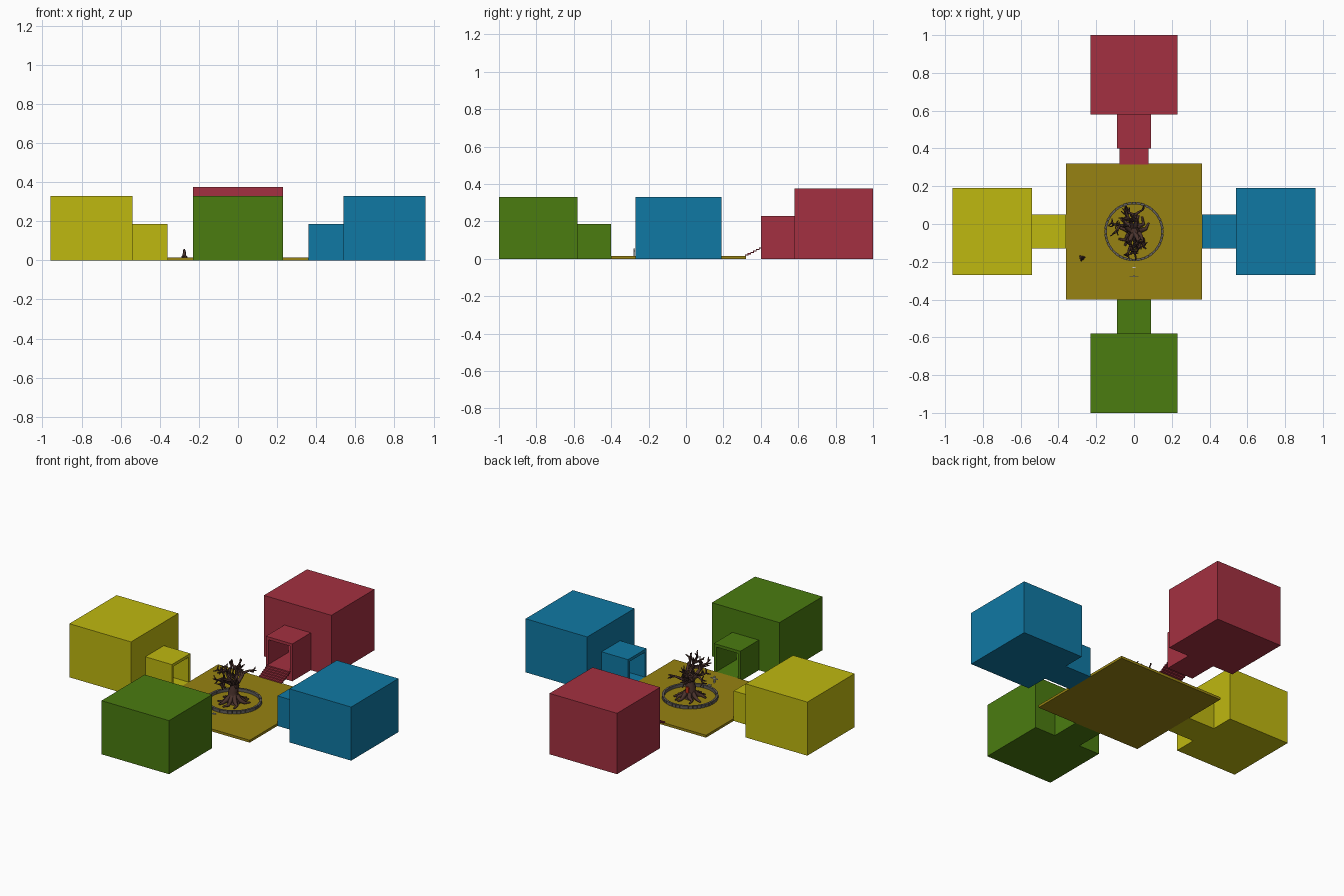
import bpy, bmesh, math, random
from mathutils import Vector, Matrix

if "Cube" in bpy.data.objects:
    bpy.data.objects.remove(bpy.data.objects["Cube"])

random.seed(4)


def material(name, rgb):
    m = bpy.data.materials.new(name)
    m.diffuse_color = (*rgb, 1)
    m.use_nodes = True
    m.node_tree.nodes["Principled BSDF"].inputs["Base Color"].default_value = m.diffuse_color
    return m


def finish(name, bm, mat=None):
    me = bpy.data.meshes.new(name)
    bmesh.ops.recalc_face_normals(bm, faces=bm.faces)
    bm.to_mesh(me)
    bm.free()
    ob = bpy.data.objects.new(name, me)
    bpy.context.collection.objects.link(ob)
    if mat:
        me.materials.append(mat)
    return ob


def add_box(bm, x, y, z, matrix=Matrix()):
    lo, hi = Vector((x[0], y[0], z[0])), Vector((x[1], y[1], z[1]))
    bmesh.ops.create_cube(bm, size=1, matrix=matrix @ Matrix.Translation((lo + hi) / 2)
                          @ Matrix.Diagonal((*(hi - lo), 1)))


def box(name, x, y, z, mat=None):
    bm = bmesh.new()
    add_box(bm, x, y, z)
    return finish(name, bm, mat)


def combine(target, tool, operation):
    mod = target.modifiers.new("combine", 'BOOLEAN')
    mod.operation, mod.solver, mod.object = operation, 'EXACT', tool
    bpy.context.view_layer.objects.active = target
    bpy.ops.object.modifier_apply(modifier=mod.name)
    bpy.data.objects.remove(tool)


# Hollow room with a porch that opens towards local +y
def room(name, rgb, loc, turn, floor=0.015):
    lift = floor - 0.015
    mat = material(name, rgb)
    ob = box(name, (-.23, .23), (-.6, -.18), (0, .33 + lift), mat)
    combine(ob, box("porch", (-.09, .09), (-.19, 0), (0, .185 + lift), mat), 'UNION')
    combine(ob, box("inside", (-.215, .215), (-.585, -.195), (floor, .315 + lift), mat), 'DIFFERENCE')
    combine(ob, box("passage", (-.073, .073), (-.2, .02), (floor, .167 + lift), mat), 'DIFFERENCE')
    ob.location = loc
    ob.rotation_euler.z = math.radians(turn)
    return mat


room("green_room", (.069, .2, .005), (0, -.4, 0), 0)
room("yellow_room", (.52, .48, .005), (-.36, -.04, 0), -90)
room("blue_room", (.005, .19, .37), (.36, -.04, 0), 90)
red = room("red_room", (.37, .03, .052), (0, .4, 0), 180, .06)

# Courtyard floor
box("courtyard_floor", (-.36, .36), (-.4, .32), (0, .015), material("ochre", (.31, .225, .006)))

# Thin stepped stair up to the red room
top, n = [], 6
for i in range(n):
    y, z = .315 + i * .0148, .015 + i * .0075
    top += [(y, z), (y, z + .0075)]
top.append((.404, .06))
profile = top + [(y + .004, z - .006) for y, z in reversed(top)]
bm = bmesh.new()
face = bm.faces.new([bm.verts.new((-.078, y, z)) for y, z in profile])
ext = bmesh.ops.extrude_face_region(bm, geom=[face])
bmesh.ops.translate(bm, vec=(.156, 0, 0),
                    verts=[v for v in ext["geom"] if isinstance(v, bmesh.types.BMVert)])
finish("red_stair", bm, red)

# Low stone ring around the tree
centre = Vector((0, -.04, .015))
bm = bmesh.new()
for i in range(40):
    m = Matrix.Translation(centre) @ Matrix.Rotation(math.tau * i / 40, 4, 'Z')
    add_box(bm, (.144, .157), (-.0112, .0112), (-.002, .018), m)
finish("stone_ring", bm, material("stone", (.12, .11, .1)))

# Gnarled bare tree: limbs are tapered low-poly tubes along crooked paths
bark = material("bark", (.07, .033, .026))


def new_curve(name):
    cu = bpy.data.curves.new(name, 'CURVE')
    cu.dimensions = '3D'
    cu.bevel_depth, cu.bevel_resolution = 1, 1
    cu.use_fill_caps = True
    cu.materials.append(bark)
    bpy.context.collection.objects.link(bpy.data.objects.new(name, cu))
    return cu


def limb(cu, points):
    sp = cu.splines.new('POLY')
    sp.points.add(len(points) - 1)
    for p, (co, r) in zip(sp.points, points):
        p.co, p.radius = (*co, 1), r


def jitter(s):
    return Vector([random.uniform(-s, s) for _ in range(3)])


def branch(cu, start, direction, length, radius, depth):
    p, d, pts = start.copy(), direction.normalized(), [(start, radius)]
    for i in range(3):
        d = (d + jitter(.45) + Vector((0, 0, .12))).normalized()
        p = p + d * length / 3
        pts.append((p, radius * (1 - .15 * (i + 1))))
        if depth and i:
            for s in (-1, 1):
                side = d.cross(jitter(1)).normalized()
                branch(cu, p, d * .7 + side * s, length * .55, radius * .6, depth - 1)
    limb(cu, pts)


trunk = new_curve("tree_trunk")
limb(trunk, [(centre + Vector(v), r) for v, r in (
    ((0, 0, -.005), .044), ((0, .002, .025), .034), ((-.008, 0, .065), .029),
    ((.004, .004, .1), .028), ((0, 0, .13), .02))])

branches = new_curve("tree_branches")
for i in range(6):
    a = math.tau * i / 6 + random.uniform(-.3, .3)
    start = centre + Vector((.01 * math.cos(a), .01 * math.sin(a), .095 + .005 * i))
    branch(branches, start, Vector((math.cos(a), math.sin(a), .75)), .095, .0135, 2)

roots = new_curve("tree_roots")
for i in range(9):
    a = math.tau * i / 9 + random.uniform(-.25, .25)
    pts = []
    for k, (d, z, r) in enumerate(((.015, .045, .014), (.04, .018, .013),
                                   (.065, .008, .009), (.09, .002, .005))):
        b = a + random.uniform(-.12, .12) * k
        pts.append((centre + Vector((d * math.cos(b), d * math.sin(b), z)), r))
    limb(roots, pts)

# Glowing hollow in the back of the trunk
box("trunk_hollow", (-.012, .008), (-.025, -.006), (.055, .09), material("glow_red", (.5, .03, .01)))

# Little stump in the corner
stump = new_curve("small_stump")
base = Vector((-.275, -.18, 0))
limb(stump, [(base + Vector(v), r) for v, r in (
    ((0, 0, .01), .015), ((0, 0, .025), .009), ((.001, 0, .045), .007), ((-.001, 0, .057), .004))])
for a in (.3, 2.4, 4.4):
    limb(stump, [(base + Vector((0, 0, .028)), .006),
                 (base + Vector((.016 * math.cos(a), .016 * math.sin(a), .016)), .004)])

# Small post with a crossbar, and the slab before it
bm = bmesh.new()
add_box(bm, (-.004, .004), (-.28, -.272), (.015, .055))
add_box(bm, (-.025, .025), (-.278, -.274), (.038, .044))
finish("cross_post", bm)
box("marker_slab", (-.009, .009), (-.233, -.228), (.015, .021))
